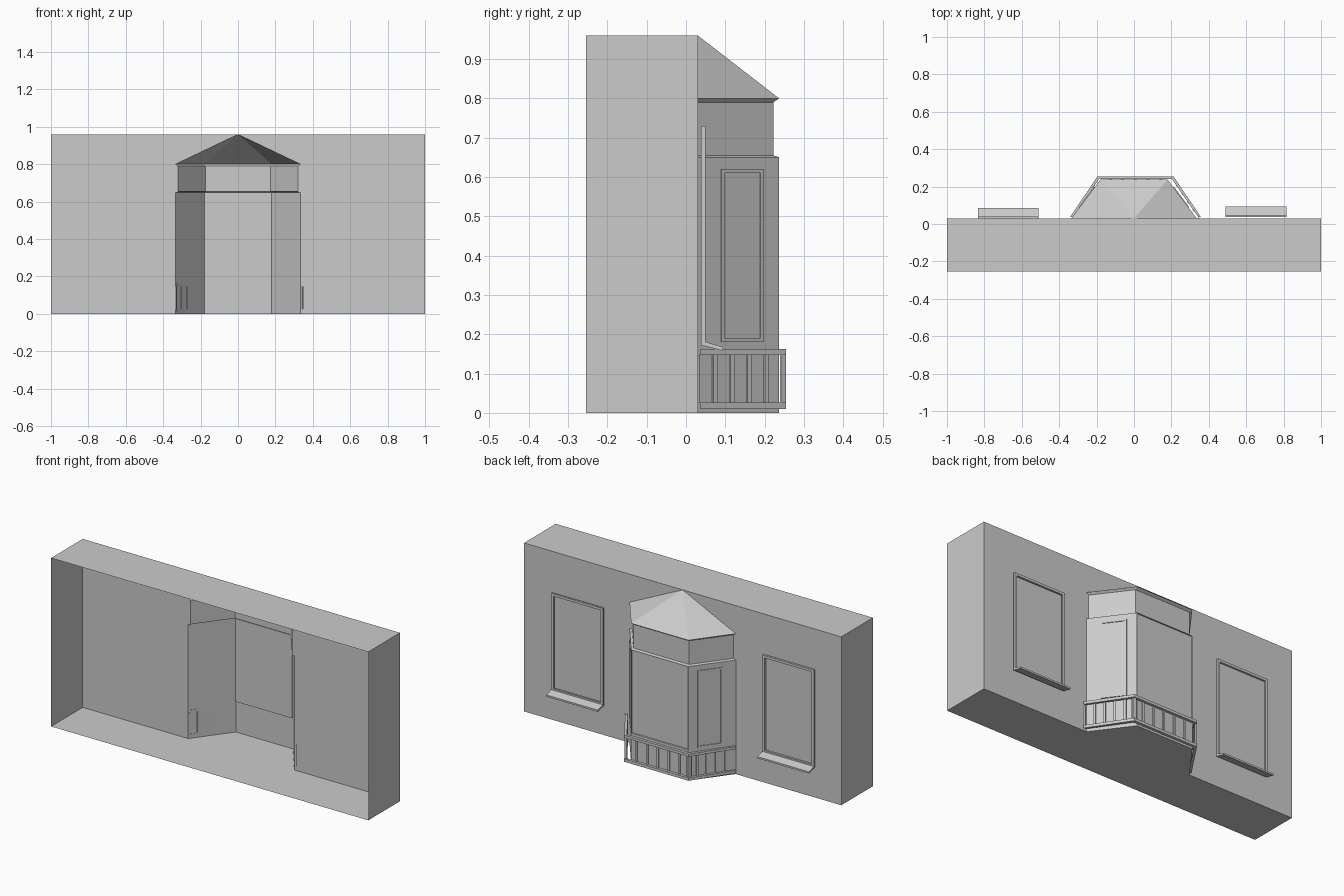
import bpy, bmesh
from mathutils import Vector

cube = bpy.data.objects.get("Cube")
if cube:
    bpy.data.objects.remove(cube, do_unlink=True)

grey = bpy.data.materials.new("plain grey")
grey.use_nodes = True
COLOUR = (0.6, 0.6, 0.6, 1)
grey.diffuse_color = COLOUR
grey.node_tree.nodes["Principled BSDF"].inputs["Base Color"].default_value = COLOUR

UP = Vector((0, 0, 1))
FRONT, WALL, TOP = -0.255, 0.03, 0.96
SILL, LEDGE, EAVE = 0.175, 0.65, 0.8


def finish(name, bm):
    mesh = bpy.data.meshes.new(name)
    bm.to_mesh(mesh)
    bm.free()
    mesh.materials.append(grey)
    obj = bpy.data.objects.new(name, mesh)
    bpy.context.collection.objects.link(obj)


def face(bm, points):
    return bm.faces.new([bm.verts.new(p) for p in points])


def prism(bm, ring, offset):
    """Closed solid made by moving a flat ring along an offset."""
    low = [bm.verts.new(p) for p in ring]
    high = [bm.verts.new(Vector(p) + offset) for p in ring]
    bm.faces.new(low[::-1])
    bm.faces.new(high)
    for i in range(len(ring)):
        j = (i + 1) % len(ring)
        bm.faces.new((low[i], low[j], high[j], high[i]))
    bmesh.ops.recalc_face_normals(bm, faces=bm.faces)


def bar(bm, origin, along, out, span, rise, depth):
    """Box on a wall: span along it, rise up, depth outwards."""
    ring = [origin + along * s + UP * z for s, z in
            ((span[0], rise[0]), (span[1], rise[0]), (span[1], rise[1]), (span[0], rise[1]))]
    prism(bm, [p + out * depth[0] for p in ring], out * (depth[1] - depth[0]))


def window_frame(name, origin, along, out, span, rise, width, depth):
    bm = bmesh.new()
    (a, b), (lo, hi) = span, rise
    for s, r in (((a, a + width), rise), ((b - width, b), rise),
                 ((a + width, b - width), (lo, lo + width)),
                 ((a + width, b - width), (hi - width, hi))):
        bar(bm, origin, along, out, s, r, (0, depth))
    finish(name, bm)


def bay_plan(half, corner, depth, z):
    return [Vector(p) for p in ((-half, WALL, z), (-corner, depth, z),
                                (corner, depth, z), (half, WALL, z))]


# Room shell, open at the front
bm = bmesh.new()
for z in (0, TOP):
    face(bm, [(-1, FRONT, z), (1, FRONT, z), (1, WALL, z), (-1, WALL, z)])
for side in (-1, 1):
    face(bm, [(side, FRONT, 0), (side, WALL, 0), (side, WALL, TOP), (side, FRONT, TOP)])
    face(bm, [(side * x, WALL, z) for x, z in
              ((1, 0), (0.335, 0), (0.335, LEDGE), (0.32, LEDGE), (0.32, 0.79),
               (0.335, EAVE), (0, TOP), (1, TOP))])
bmesh.ops.recalc_face_normals(bm, faces=bm.faces)
finish("room_shell", bm)

# Bay walls, ledge and soffit as stacked plan outlines, with a floor
bm = bmesh.new()
levels = [bay_plan(*p) for p in ((0.335, 0.18, 0.237, 0), (0.335, 0.18, 0.237, SILL),
                                 (0.335, 0.18, 0.237, LEDGE), (0.32, 0.175, 0.222, LEDGE + 0.005),
                                 (0.32, 0.175, 0.222, 0.79), (0.335, 0.18, 0.237, EAVE))]
rows = [[bm.verts.new(p) for p in level] for level in levels]
bm.faces.new(rows[0])
for i, (low, high) in enumerate(zip(rows, rows[1:])):
    for k in range(3):
        f = bm.faces.new((low[k + 1], low[k], high[k], high[k + 1]))
        if i == 1 and k == 1:
            centre = f
# Recessed centre window
bmesh.ops.inset_region(bm, faces=[centre], thickness=0.01, depth=0)
bmesh.ops.inset_region(bm, faces=[centre], thickness=0.002, depth=-0.006)
finish("bay_walls", bm)

# Faceted bay roof
bm = bmesh.new()
apex = bm.verts.new((0, WALL, TOP))
eaves = [bm.verts.new(p) for p in bay_plan(0.335, 0.18, 0.237, EAVE)]
for a, b in zip(eaves, eaves[1:]):
    bm.faces.new((b, a, apex))
finish("bay_roof", bm)

# Narrow windows on the slanted bay walls
for side, label in ((-1, "right"), (1, "left")):
    start = Vector((side * 0.335, WALL, 0))
    along = (Vector((side * 0.18, 0.237, 0)) - start).normalized()
    out = Vector((side * along.y, abs(along.x), 0))
    window_frame(label + "_bay_window_frame", start, along, out,
                 (0.073, 0.207), (0.18, 0.62), 0.01, 0.004)

# Balcony railing round the bay
SHIFT = Vector((0.008, 0, 0))
outer = [p + SHIFT for p in bay_plan(0.35, 0.203, 0.255, 0)]
inner = [p + SHIFT for p in bay_plan(0.335, 0.195, 0.24, 0)]
for line in (outer, inner):
    line[0].y = line[3].y = 0.037
for name, z, height in (("lower_rail", 0.01, 0.016), ("upper_rail", 0.147, 0.015)):
    bm = bmesh.new()
    prism(bm, [p + UP * z for p in outer + inner[::-1]], UP * height)
    finish(name, bm)
bm = bmesh.new()
for a, b, count in zip(outer, outer[1:], (6, 7, 6)):
    along = (b - a).normalized()
    out = Vector((-along.y, along.x, 0))
    length = (b - a).length
    for i in range(count):
        s = length * i / (count - 1)
        bar(bm, a, along, out, (s - 0.006, s + 0.006), (0.026, 0.147), (-0.016, -0.0108))
finish("balusters", bm)

# Wall windows with sloping sills
X, Y = Vector((1, 0, 0)), Vector((0, 1, 0))
for label, x, y in (("right", -0.835, 0.03), ("left", 0.49, 0.038)):
    base = Vector((x, y, 0))
    window_frame(label + "_window_frame", base, X, Y, (0, 0.325), (SILL, 0.73), 0.014, 0.011)
    bm = bmesh.new()
    prism(bm, [base + Vector((0, dy, z)) for dy, z in
               ((0, 0.172), (0.056, 0.158), (0.056, 0.168), (0, 0.184))], X * 0.325)
    finish(label + "_window_sill", bm)
